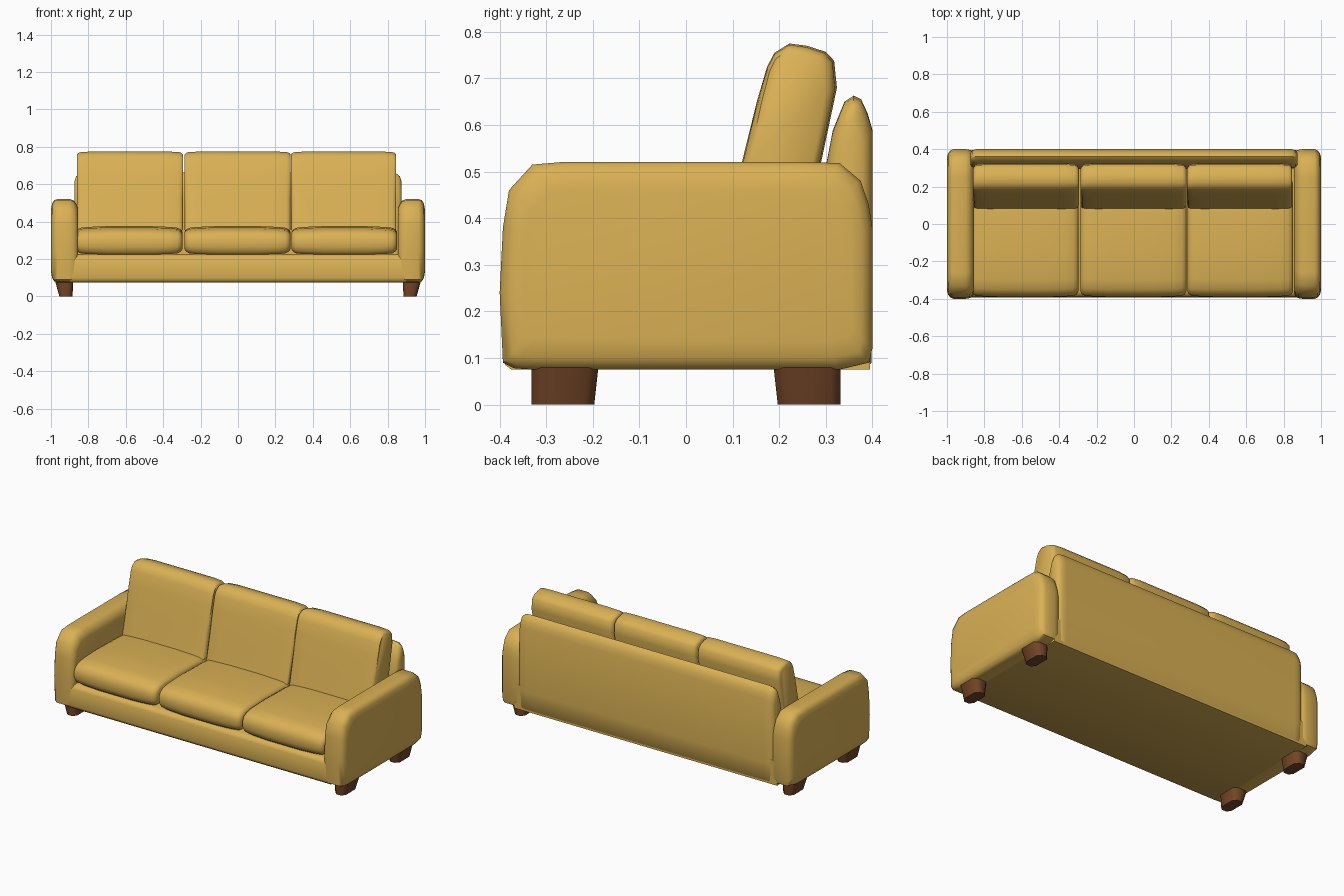
import bpy, bmesh, math

if "Cube" in bpy.data.objects:
    bpy.data.objects.remove(bpy.data.objects["Cube"])


def material(name, color):
    m = bpy.data.materials.new(name)
    m.diffuse_color = (*color, 1)
    m.use_nodes = True
    m.node_tree.nodes["Principled BSDF"].inputs["Base Color"].default_value = m.diffuse_color
    return m


FABRIC = material("mustard_fabric", (0.70, 0.44, 0.09))
WOOD = material("brown_wood", (0.17, 0.06, 0.02))


def finish(bm, name, mat, angle=45):
    bmesh.ops.recalc_face_normals(bm, faces=bm.faces)
    me = bpy.data.meshes.new(name)
    bm.to_mesh(me)
    bm.free()
    ob = bpy.data.objects.new(name, me)
    bpy.context.collection.objects.link(ob)
    me.materials.append(mat)
    for p in me.polygons:
        p.use_smooth = True
    me.set_sharp_from_angle(angle=math.radians(angle))
    return ob


def loft(name, profile, stations, mirror=1):
    """Sweep a (y, z) profile along x; each station is (x, y inset, z inset)."""
    ys, zs = zip(*profile)
    cy, cz = (min(ys) + max(ys)) / 2, (min(zs) + max(zs)) / 2
    hy, hz = max(ys) - cy, max(zs) - cz
    bm = bmesh.new()
    rings = [[bm.verts.new((x * mirror, cy + (y - cy) * (1 - iy / hy),
                            cz + (z - cz) * (1 - iz / hz))) for y, z in profile]
             for x, iy, iz in stations]
    n = len(profile)
    for a, b in zip(rings, rings[1:]):
        for i in range(n):
            j = (i + 1) % n
            bm.faces.new((a[i], a[j], b[j], b[i]))
    bm.faces.new(rings[0])
    bm.faces.new(rings[-1])
    return finish(bm, name, FABRIC)


def ends(x0, x1, steps):
    """Symmetric stations: steps are (distance from end, y inset, z inset)."""
    return ([(x0 + d, iy, iz) for d, iy, iz in steps]
            + [(x1 - d, iy, iz) for d, iy, iz in reversed(steps)])


# Rounded arms
arm = [(-0.37, 0.078), (-0.33, 0.075), (0.33, 0.075), (0.393, 0.09), (0.4, 0.12),
       (0.4, 0.38), (0.392, 0.43), (0.375, 0.48), (0.33, 0.518), (0.25, 0.521),
       (-0.26, 0.521), (-0.33, 0.515), (-0.38, 0.46), (-0.393, 0.38),
       (-0.4, 0.24), (-0.393, 0.09)]
arm_stations = [(0.855, 0.03, 0.05), (0.862, 0.014, 0.03), (0.878, 0.004, 0.008),
                (0.9, 0, 0), (0.965, 0, 0), (0.983, 0.008, 0.006),
                (0.994, 0.022, 0.025), (1.0, 0.045, 0.06)]
for side, s in (("right", 1), ("left", -1)):
    loft(side + "_arm", arm, arm_stations, s)

# Base rail and platform under the cushions
base = [(-0.375, 0.075), (0.395, 0.075), (0.395, 0.225), (-0.36, 0.226),
        (-0.38, 0.218), (-0.39, 0.2), (-0.392, 0.1), (-0.388, 0.085)]
loft("base", base, ends(-0.9, 0.9, [(0, 0, 0)]))

# Low back frame with a rounded top
back = [(0.29, 0.08), (0.385, 0.075), (0.398, 0.09), (0.4, 0.2), (0.4, 0.59),
        (0.39, 0.625), (0.376, 0.655), (0.36, 0.663), (0.34, 0.65),
        (0.315, 0.588), (0.298, 0.5)]
loft("back_frame", back, ends(-0.875, 0.875, [(0, 0.02, 0.05), (0.01, 0.008, 0.02),
                                              (0.03, 0, 0.004), (0.06, 0, 0)]))

# Three seat cushions and three leaning back cushions
seat = [(-0.36, 0.222), (-0.38, 0.237), (-0.39, 0.265), (-0.39, 0.305),
        (-0.378, 0.338), (-0.35, 0.358), (-0.3, 0.369), (-0.15, 0.376),
        (0.05, 0.37), (0.22, 0.36), (0.25, 0.34), (0.25, 0.222)]
cushion = [(0.075, 0.34), (0.12, 0.52), (0.152, 0.65), (0.174, 0.725), (0.19, 0.755),
           (0.222, 0.775), (0.26, 0.77), (0.3, 0.757), (0.318, 0.738),
           (0.324, 0.68), (0.29, 0.52), (0.25, 0.34)]
seat_spans = [(-0.868, -0.298), (-0.286, 0.28), (0.286, 0.85)]
back_spans = [(-0.86, -0.295), (-0.285, 0.28), (0.284, 0.846)]
for label, sx, bx in zip(("left", "middle", "right"), seat_spans, back_spans):
    loft(label + "_seat_cushion", seat,
         ends(*sx, [(0, 0.03, 0.03), (0.008, 0.014, 0.018), (0.025, 0.006, 0.009),
                    (0.07, 0.003, 0.004), (0.17, 0, 0)]))
    loft(label + "_back_cushion", cushion,
         ends(*bx, [(0, 0.024, 0.015), (0.008, 0.01, 0.007), (0.022, 0.004, 0.003),
                    (0.08, 0, 0)]))

# Four tapered block feet
for sx, side in ((1, "right"), (-1, "left")):
    for sy, row in ((-1, "front"), (1, "back")):
        bm = bmesh.new()
        rings = []
        for z, x0, x1, y0, y1 in ((0.0, 0.885, 0.955, 0.197, 0.332),
                                  (0.09, 0.88, 0.98, 0.187, 0.332)):
            rings.append([bm.verts.new((x * sx, y * sy, z)) for x, y in
                          ((x0, y0), (x1, y0), (x1, y1), (x0, y1))])
        lo, hi = rings
        bm.faces.new(lo)
        bm.faces.new(hi)
        uprights = []
        for i in range(4):
            j = (i + 1) % 4
            bm.faces.new((lo[i], lo[j], hi[j], hi[i]))
        for i in range(4):
            uprights.append(bm.edges.get((lo[i], hi[i])))
        bmesh.ops.bevel(bm, geom=uprights, offset=0.02, segments=1, affect='EDGES')
        finish(bm, f"{row}_{side}_foot", WOOD, 50)
